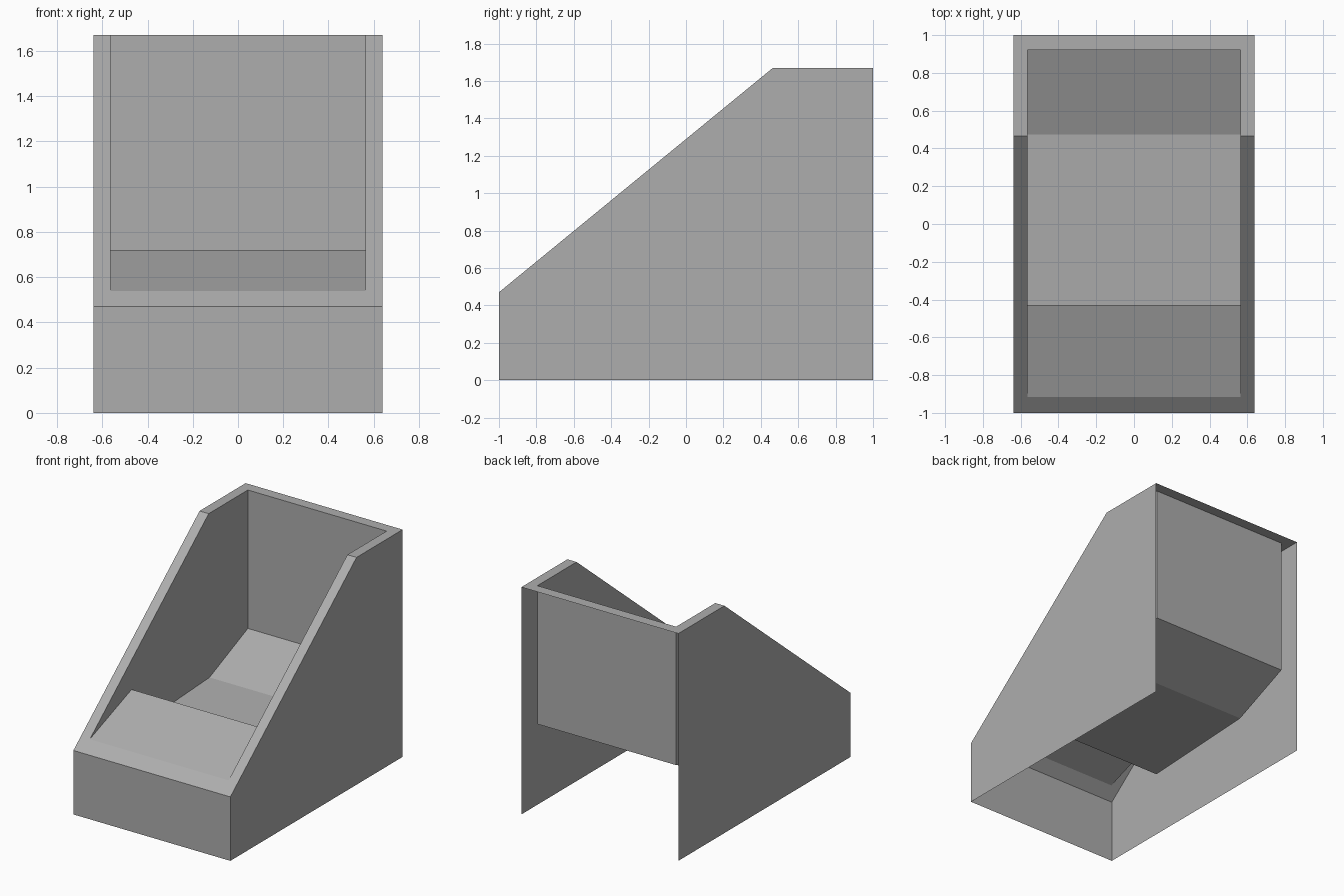
import bpy
import bmesh
from mathutils import Vector

cube = bpy.data.objects.get("Cube")
if cube:
    bpy.data.objects.remove(cube)

grey = bpy.data.materials.new("plain grey")
grey.use_nodes = True
colour = (0.42, 0.42, 0.42, 1)
grey.diffuse_color = colour
grey.node_tree.nodes["Principled BSDF"].inputs["Base Color"].default_value = colour

# Main dimensions: outer and inner half widths, heights and depths
OUT, INN = 0.638, 0.564
FRONT, BACK, TOP, LIP = -1.0, 1.0, 1.67, 0.47
BREAK = 0.465
slope = (TOP - LIP) / (BREAK - FRONT)
inner_front, inner_back = -0.915, 0.92

# Side outlines as (y, z) points
outer = [(FRONT, 0), (BACK, 0), (BACK, TOP), (BREAK, TOP), (FRONT, LIP)]
lip_in = (inner_front, LIP + slope * (inner_front - FRONT))
ramp_top, step_foot = (-0.43, 0.72), (-0.43, 0.415)
floor_back, wall_foot = (0.475, 0.463), (inner_back, 0.653)
wall_top = (inner_back, TOP)
bed = [lip_in, ramp_top, step_foot, floor_back, wall_foot, wall_top]


def sheet(name, polygons, facing):
    """Thin panel whose faces are turned towards the given direction."""
    bm = bmesh.new()
    for points in polygons:
        face = bm.faces.new([bm.verts.new(p) for p in points])
        face.normal_update()
        if face.normal.dot(Vector(facing)) < 0:
            face.normal_flip()
    bmesh.ops.remove_doubles(bm, verts=bm.verts, dist=0.0001)
    mesh = bpy.data.meshes.new(name)
    bm.to_mesh(mesh)
    bm.free()
    mesh.materials.append(grey)
    obj = bpy.data.objects.new(name, mesh)
    bpy.context.collection.objects.link(obj)
    return obj


def at_x(x, outline):
    return [(x, y, z) for y, z in outline]


def strip(a, b, half):
    """Rectangle across the width between two outline points."""
    return [(-half, *a), (half, *a), (half, *b), (-half, *b)]


# Outer and inner side walls
for side, s in (("left", 1), ("right", -1)):
    sheet(side + "_outer_wall", [at_x(s * OUT, outer)], (s, 0, 0))
    sheet(side + "_inner_wall", [at_x(s * INN, bed + [(BREAK, TOP)])], (-s, 0, 0))

# Front panel
sheet("front_panel", [strip((FRONT, 0), (FRONT, LIP), OUT)], (0, -1, 0))

# Rim joining outer and inner walls
rim = []
lip_out, shoulder, back_edge = (FRONT, LIP), (BREAK, TOP), (BACK, TOP)
for s in (1, -1):
    for a, b in ((lip_in, shoulder), (shoulder, wall_top)):
        rim.append([(s * INN, *a), (s * OUT, *a), (s * OUT, *b), (s * INN, *b)])
rim.append(strip(lip_out, lip_in, OUT))
rim.append(strip(wall_top, back_edge, OUT))
sheet("rim", rim, (0, -0.1, 1))

# Inner bed, from the front ramp to the back wall
for name, a, b, facing in (
    ("front_ramp", lip_in, ramp_top, (0, 0, 1)),
    ("ramp_step", ramp_top, step_foot, (0, 1, 0)),
    ("floor", step_foot, floor_back, (0, 0, 1)),
    ("rear_ramp", floor_back, wall_foot, (0, 0, 1)),
    ("back_wall", wall_foot, wall_top, (0, -1, 0)),
):
    sheet(name, [strip(a, b, INN)], facing)
